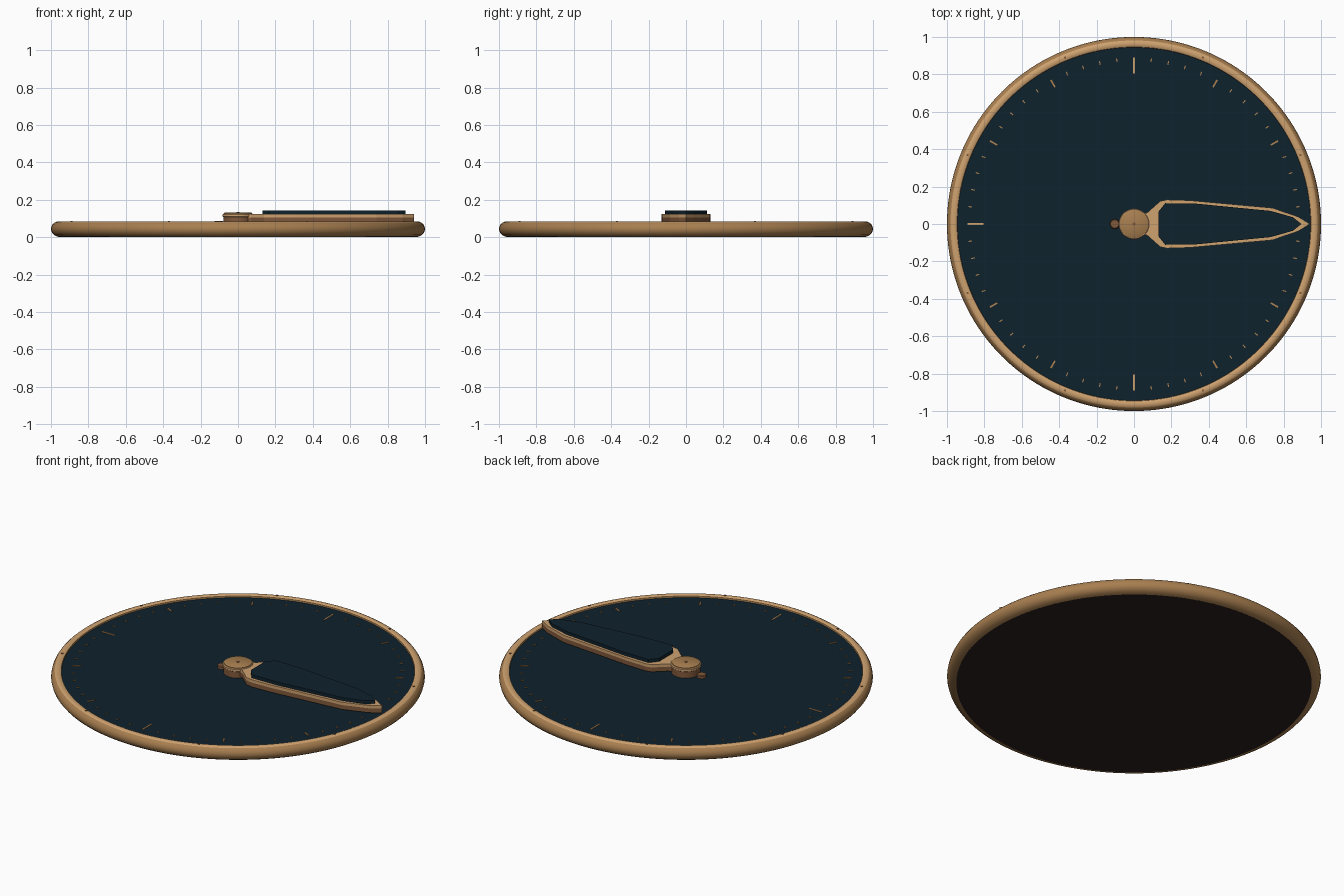
import bpy, bmesh, math
from mathutils import Matrix

cube = bpy.data.objects.get("Cube")
if cube:
    bpy.data.objects.remove(cube)


def material(name, r, g, b):
    m = bpy.data.materials.new(name)
    m.use_nodes = True
    m.diffuse_color = (r, g, b, 1)
    m.node_tree.nodes["Principled BSDF"].inputs["Base Color"].default_value = (r, g, b, 1)
    return m


GOLD = material("light gold", 0.62, 0.36, 0.16)
BRONZE = material("bronze", 0.39, 0.21, 0.08)
COPPER = material("dark copper", 0.22, 0.10, 0.045)
NAVY = material("deep navy", 0.0045, 0.016, 0.026)
BROWN = material("dark brown", 0.024, 0.014, 0.012)


def finish(bm, name, mats, smooth=False):
    bmesh.ops.recalc_face_normals(bm, faces=bm.faces)
    mesh = bpy.data.meshes.new(name)
    bm.to_mesh(mesh)
    bm.free()
    for m in mats:
        mesh.materials.append(m)
    ob = bpy.data.objects.new(name, mesh)
    bpy.context.collection.objects.link(ob)
    if smooth:
        bpy.ops.object.select_all(action='DESELECT')
        ob.select_set(True)
        bpy.context.view_layer.objects.active = ob
        bpy.ops.object.shade_smooth_by_angle(angle=math.radians(35))
    return ob


def lathe(name, profile, mats, steps=128, centre=(0, 0), rule=None):
    """Revolve (radius, height) points about a vertical axis."""
    bm = bmesh.new()
    verts = [bm.verts.new((r, 0, z)) for r, z in profile]
    edges = [bm.edges.new(pair) for pair in zip(verts, verts[1:])]
    bmesh.ops.spin(bm, geom=verts + edges, cent=(0, 0, 0), axis=(0, 0, 1),
                   angle=math.tau, steps=steps)
    bmesh.ops.remove_doubles(bm, verts=bm.verts, dist=1e-5)
    if rule:
        for f in bm.faces:
            f.material_index = rule(f.calc_center_median())
    bmesh.ops.translate(bm, verts=bm.verts, vec=(*centre, 0))
    return finish(bm, name, mats, True)


def slab(name, half, z0, z1, mat):
    """Extrude an outline mirrored across the x axis."""
    bm = bmesh.new()
    outline = half + [(x, -y) for x, y in reversed(half) if y > 0]
    face = bm.faces.new([bm.verts.new((x, y, z0)) for x, y in outline])
    grown = bmesh.ops.extrude_face_region(bm, geom=[face], use_keep_orig=True)["geom"]
    bmesh.ops.translate(bm, vec=(0, 0, z1 - z0),
                        verts=[v for v in grown if isinstance(v, bmesh.types.BMVert)])
    return finish(bm, name, [mat])


def ticks(name, angles, inner, outer, width, mat):
    bm = bmesh.new()
    for a in angles:
        place = (Matrix.Rotation(math.radians(a), 4, 'Z')
                 @ Matrix.Translation(((inner + outer) / 2, 0, DIAL + 0.001))
                 @ Matrix.Diagonal((outer - inner, width, 0.006, 1)))
        bmesh.ops.create_cube(bm, size=1, matrix=place)
    return finish(bm, name, [mat])


DIAL = 0.07

# Body: rounded rim with a polished upper band, dial and underside
rim = [(0.95, 0), (0.97, 0.004), (0.985, 0.013), (0.996, 0.027), (1, 0.043),
       (0.997, 0.058), (0.99, 0.07), (0.981, 0.078), (0.97, 0.083),
       (0.955, 0.083), (0.946, 0.078), (0.942, 0.06)]
lathe("rim", rim, [BRONZE, GOLD], 160,
      rule=lambda c: int(c.z > 0.077 and c.xy.length > 0.95))
lathe("dial", [(0, DIAL), (0.945, DIAL), (0.945, 0.03), (0, 0.03)], [NAVY], 160)
lathe("underside", [(0, 0), (0.951, 0), (0.951, 0.02), (0, 0.02)], [BROWN], 160)

# Dial markers
ticks("quarter_markers", range(0, 360, 90), 0.805, 0.89, 0.009, GOLD)
ticks("hour_markers", [a for a in range(0, 360, 30) if a % 90], 0.845, 0.89, 0.009, BRONZE)
ticks("minute_markers", [a for a in range(0, 360, 6) if a % 30], 0.87, 0.89, 0.006, BRONZE)

# Small studs set into the rim
for i in range(8):
    a = math.radians(22.5 + 45 * i)
    lathe(f"rim_stud_{i + 1}", [(0, 0.086), (0.006, 0.086), (0.006, 0.08)], [COPPER], 12,
          (0.963 * math.cos(a), 0.963 * math.sin(a)))

# Hand: lower body, gold frame and raised dark inlay
frame = [(0.02, 0.05), (0.07, 0.06), (0.14, 0.122), (0.175, 0.13), (0.3, 0.126),
         (0.74, 0.086), (0.88, 0.038), (0.94, 0)]
inlay = [(0.13, 0.065), (0.167, 0.111), (0.33, 0.109), (0.73, 0.07), (0.85, 0.036), (0.895, 0)]
slab("hand_body", frame, 0.08, 0.106, COPPER)
slab("hand_frame", frame, 0.106, 0.123, GOLD)
slab("hand_inlay", inlay, 0.12, 0.142, NAVY)

# Hub, cap, pin and counterweight tail
lathe("hub", [(0.078, DIAL), (0.078, 0.108), (0.082, 0.111), (0.082, 0.122), (0.078, 0.126),
              (0, 0.126)], [COPPER, GOLD], 48, rule=lambda c: int(c.z > 0.108))
lathe("hub_cap", [(0.075, 0.124), (0.075, 0.129), (0.072, 0.131), (0, 0.131)], [BRONZE], 48)
lathe("hub_pin", [(0.008, 0.13), (0.008, 0.134), (0, 0.134)], [COPPER], 16)
lathe("tail_knob", [(0.026, DIAL), (0.026, 0.083), (0.022, 0.087), (0, 0.087)], [COPPER], 24,
      (-0.103, 0))
